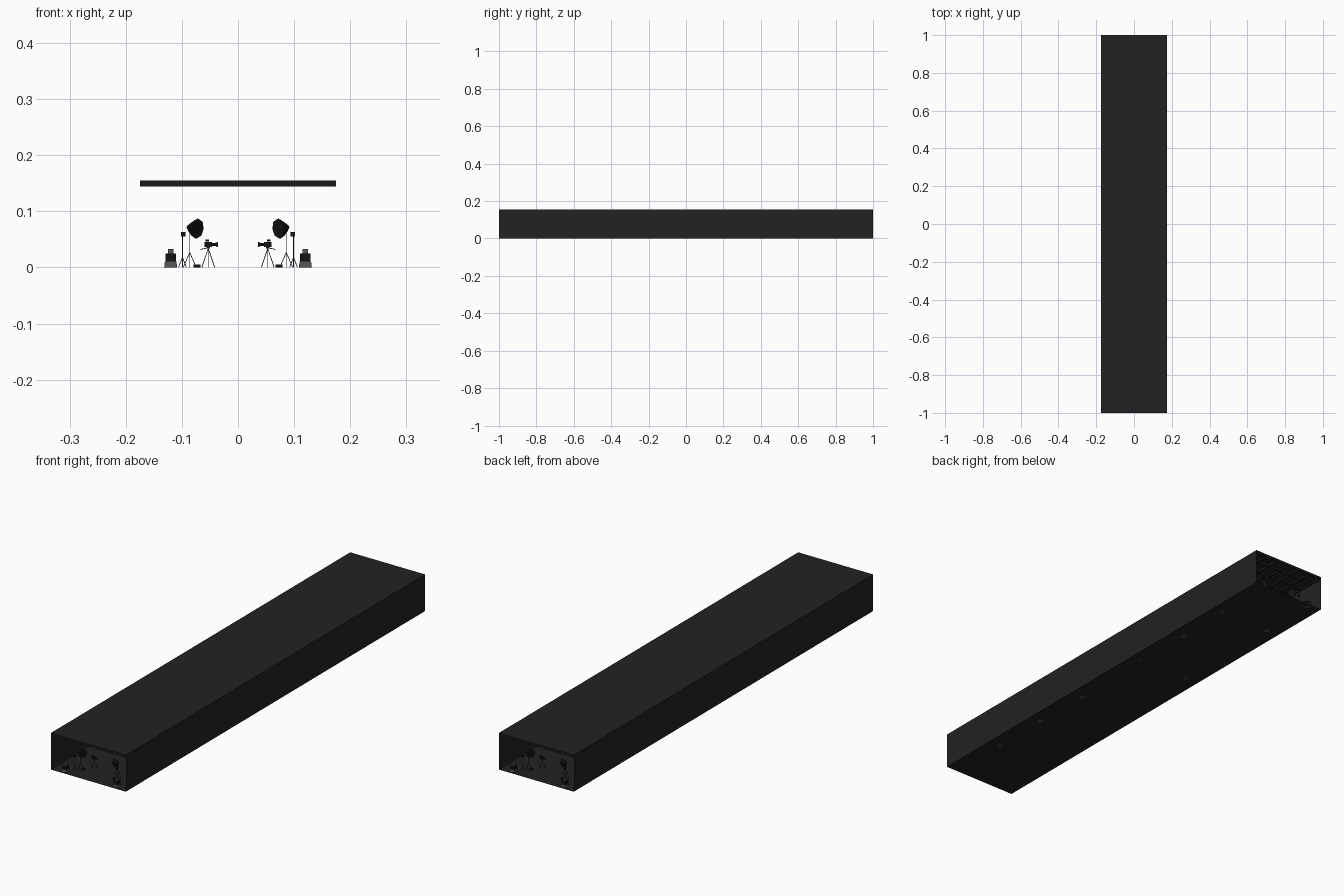
import bpy, bmesh, math
from mathutils import Vector, Matrix

old = bpy.data.objects.get("Cube")
if old:
    bpy.data.objects.remove(old, do_unlink=True)


def material(name, v):
    m = bpy.data.materials.new(name)
    m.use_nodes = True
    m.diffuse_color = (v, v, v, 1)
    b = next(n for n in m.node_tree.nodes if n.type == 'BSDF_PRINCIPLED')
    b.inputs["Base Color"].default_value = (v, v, v, 1)
    b.inputs["Roughness"].default_value = 0.8
    return m


WALL = material("charcoal wall", 0.016)
GRID = material("dark grid", 0.011)
BLACK = material("equipment black", 0.007)
GREY = material("case grey", 0.085)
METAL = material("stand metal", 0.045)

HALF_W, TOP, BEAM = 0.175, 0.155, 0.01


def box(bm, centre, size, taper=1.0):
    """Axis-aligned box; the top is scaled by taper."""
    m = Matrix.Translation(centre) @ Matrix.Diagonal((*size, 1))
    verts = bmesh.ops.create_cube(bm, size=1, matrix=m)["verts"]
    for v in verts:
        if v.co.z > centre[2]:
            v.co.x = centre[0] + (v.co.x - centre[0]) * taper
            v.co.y = centre[1] + (v.co.y - centre[1]) * taper


def rod(bm, a, b, r1, r2=None, sides=6):
    """Tube or cone between two points."""
    a, b = Vector(a), Vector(b)
    d = b - a
    m = Matrix.Translation((a + b) / 2) @ d.to_track_quat('Z', 'Y').to_matrix().to_4x4()
    bmesh.ops.create_cone(bm, cap_ends=True, segments=sides, radius1=r1,
                          radius2=r1 if r2 is None else r2, depth=d.length, matrix=m)


def stand(bm, x, y, apex, top, spread):
    """Three splayed legs with a pole."""
    for i in range(3):
        a = math.radians(30 + 120 * i)
        rod(bm, (x, y, apex),
            (x + spread * math.cos(a), y + spread * math.sin(a), 0.0006), 0.0007, sides=5)
    rod(bm, (x, y, apex * 0.5), (x, y, top), 0.0008)


def mesh(name, mat, build):
    bm = bmesh.new()
    build(bm)
    me = bpy.data.meshes.new(name)
    bm.to_mesh(me)
    bm.free()
    me.materials.append(mat)
    return me


def place(name, me):
    ob = bpy.data.objects.new(name, me)
    bpy.context.collection.objects.link(ob)
    return ob


# Hall: floor, walls and roof as thin sheets, open at both ends
def hall(bm):
    box(bm, (0, 0, TOP / 2), (2 * HALF_W, 2, TOP))
    ends = [f for f in bm.faces if abs(f.normal.y) > 0.9]
    bmesh.ops.delete(bm, geom=ends, context='FACES_ONLY')


place("hall_shell", mesh("hall_shell", WALL, hall))


# Ceiling grid: crossing beams hung below the roof
def ceiling(bm):
    z, t = TOP - BEAM / 2 - 0.0003, 0.005
    for i in range(7):
        x = -HALF_W + t / 2 + i * (2 * HALF_W - t) / 6
        box(bm, (x, 0, z), (t, 1.998, BEAM - 0.0006))
    for i in range(35):
        y = -0.997 + i * 1.994 / 34
        box(bm, (0, y, z), (2 * HALF_W - 0.001, t, BEAM))


place("ceiling_grid", mesh("ceiling_grid", GRID, ceiling))


# Equipment set, modelled on the left side and repeated
def case_base(bm):
    box(bm, (0.120, 0, 0.0055), (0.023, 0.023, 0.011), 0.9)
    box(bm, (0.120, 0, 0.029), (0.010, 0.012, 0.008))


def case_top(bm):
    box(bm, (0.120, 0, 0.018), (0.019, 0.019, 0.014))


def stands(bm):
    stand(bm, 0.099, 0.03, 0.018, 0.058, 0.008)
    stand(bm, 0.086, 0.05, 0.027, 0.072, 0.013)
    stand(bm, 0.053, 0.09, 0.034, 0.038, 0.013)


def small_lamp(bm):
    box(bm, (0.098, 0.03, 0.059), (0.008, 0.008, 0.008))


def softbox(bm):
    c = Vector((0.078, 0.05, 0.070))
    aim = Vector((-0.8, -0.6, -0.12)).normalized()
    rod(bm, c - aim * 0.009, c + aim * 0.005, 0.008, 0.018, sides=8)
    rod(bm, c + aim * 0.005, c + aim * 0.008, 0.018, 0.0175, sides=8)
    rod(bm, c - aim * 0.014, c - aim * 0.009, 0.004, sides=8)


def floor_pack(bm):
    box(bm, (0.073, 0.05, 0.0025), (0.012, 0.010, 0.005))


def film_camera(bm):
    box(bm, (0.053, 0.09, 0.041), (0.014, 0.008, 0.009))
    rod(bm, (0.046, 0.09, 0.041), (0.040, 0.09, 0.041), 0.003, sides=10)
    rod(bm, (0.040, 0.09, 0.041), (0.036, 0.09, 0.041), 0.003, 0.0045, sides=10)
    box(bm, (0.055, 0.09, 0.048), (0.006, 0.003, 0.004))
    box(bm, (0.053, 0.09, 0.035), (0.006, 0.006, 0.003))
    rod(bm, (0.054, 0.09, 0.035), (0.067, 0.093, 0.032), 0.0007, sides=5)


parts = [("equipment_case", GREY, case_base), ("case_lid", BLACK, case_top),
         ("tripods", METAL, stands), ("small_lamp", BLACK, small_lamp),
         ("softbox", BLACK, softbox), ("floor_pack", BLACK, floor_pack),
         ("film_camera", BLACK, film_camera)]

# Repeat along the hall, mirrored across both axes
ROWS = 4
for name, mat, build in parts:
    me = mesh(name, mat, build)
    for row in range(ROWS):
        for sx, side in ((1, "left"), (-1, "right")):
            for sy, end in ((1, "front"), (-1, "back")):
                ob = place(f"{name}_{side}_{end}_{row + 1}", me)
                ob.scale = (sx, sy, 1)
                ob.location.y = sy * (-0.98 + row * 0.26)
